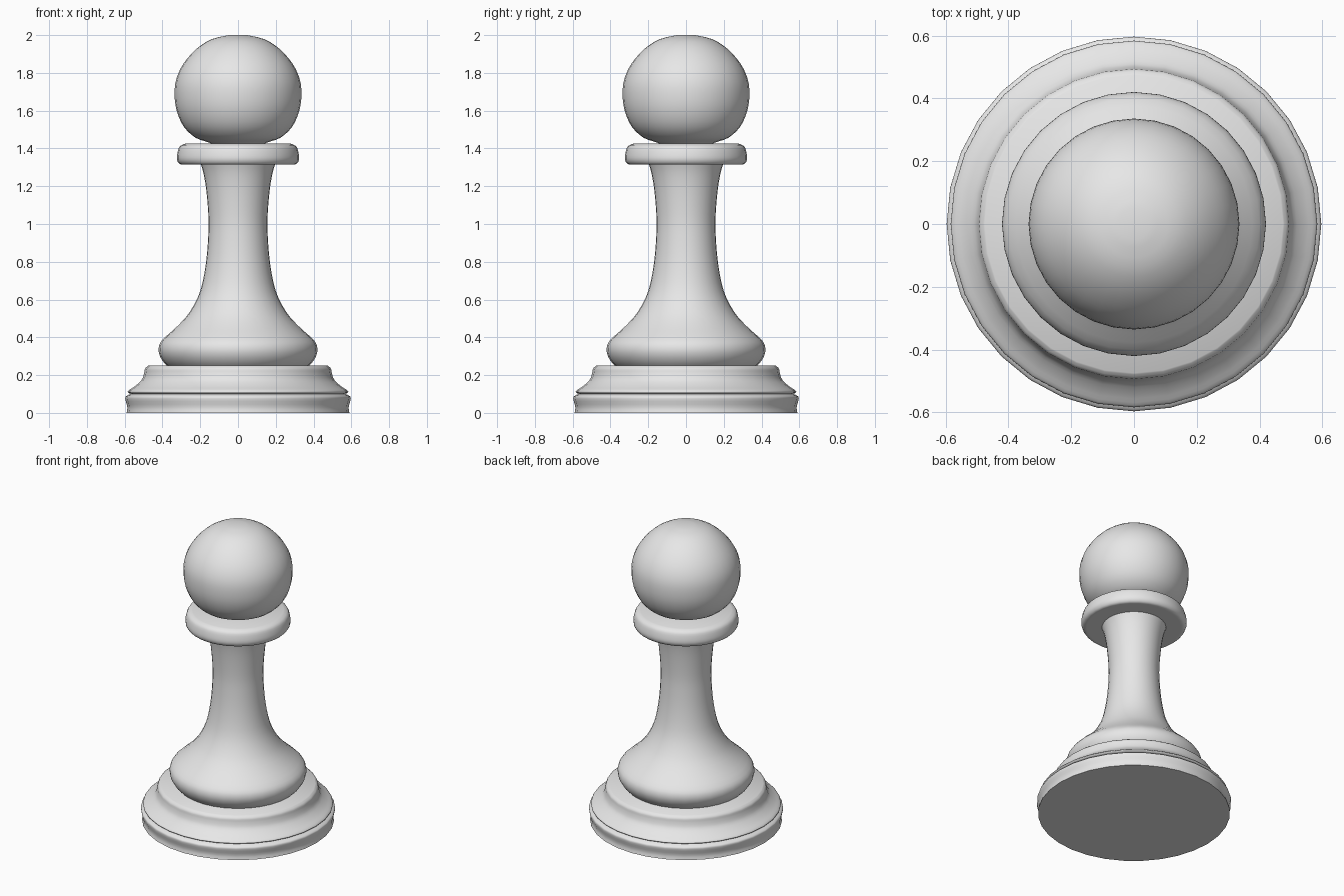
import bpy
import bmesh
import math
from mathutils import Vector

cube = bpy.data.objects.get("Cube")
if cube:
    bpy.data.objects.remove(cube, do_unlink=True)

SEGMENTS = 32
GREY = (0.8, 0.8, 0.8, 1.0)

grey = bpy.data.materials.new("plain_grey")
grey.use_nodes = True
grey.diffuse_color = GREY
grey.node_tree.nodes["Principled BSDF"].inputs["Base Color"].default_value = GREY


def rounded(points, steps):
    """Smooth curve through the given (radius, height) points."""
    pts = [Vector(p) for p in points]
    pts = [pts[0]] + pts + [pts[-1]]
    curve = []
    for a, b, c, d in zip(pts, pts[1:], pts[2:], pts[3:]):
        for i in range(steps):
            t = i / steps
            curve.append(0.5 * (2 * b + (c - a) * t
                                + (2 * a - 5 * b + 4 * c - d) * t ** 2
                                + (3 * b - a - 3 * c + d) * t ** 3))
    return curve + [pts[-1]]


def lathe(name, points, steps=3):
    """Turn a profile about z, closing it on the axis at both ends."""
    curve = rounded(points, steps)
    curve = [Vector((0, curve[0].y))] + curve + [Vector((0, curve[-1].y))]
    bm = bmesh.new()
    verts = [bm.verts.new((p.x, 0, p.y)) for p in curve]
    edges = [bm.edges.new(pair) for pair in zip(verts, verts[1:])]
    bmesh.ops.spin(bm, geom=verts + edges, cent=(0, 0, 0), axis=(0, 0, 1),
                   angle=math.tau, steps=SEGMENTS, use_duplicate=False)
    bmesh.ops.remove_doubles(bm, verts=bm.verts, dist=0.0001)
    bmesh.ops.recalc_face_normals(bm, faces=bm.faces)
    mesh = bpy.data.meshes.new(name)
    bm.to_mesh(mesh)
    bm.free()
    mesh.materials.append(grey)
    obj = bpy.data.objects.new(name, mesh)
    bpy.context.collection.objects.link(obj)
    bpy.ops.object.select_all(action='DESELECT')
    obj.select_set(True)
    bpy.context.view_layer.objects.active = obj
    bpy.ops.object.shade_smooth_by_angle(angle=math.radians(40))
    return obj


# Foot ring, slightly waisted
lathe("foot_ring", [(0.59, 0), (0.586, 0.03), (0.597, 0.075), (0.59, 0.09), (0.565, 0.102)])

# Stepped tier with a coved side and a rounded lip
lathe("base_tier", [(0.565, 0.1), (0.583, 0.108), (0.578, 0.12), (0.545, 0.142), (0.51, 0.175),
                    (0.497, 0.21), (0.492, 0.235), (0.475, 0.25)])

# Bulging bottom that sweeps up into the slender stem
lathe("stem", [(0.37, 0.245), (0.395, 0.27), (0.415, 0.305), (0.42, 0.345), (0.4, 0.387),
               (0.32, 0.46), (0.255, 0.535), (0.2, 0.645), (0.17, 0.79), (0.157, 0.945),
               (0.157, 1.05), (0.168, 1.18), (0.183, 1.27), (0.2, 1.325)])

# Collar below the head
lathe("collar", [(0.28, 1.315), (0.308, 1.317), (0.323, 1.34), (0.321, 1.375),
                 (0.309, 1.41), (0.28, 1.425)])

# Round head with a slightly flattened top
lathe("head", [(0.13, 1.42), (0.155, 1.432), (0.225, 1.457), (0.287, 1.515), (0.325, 1.6),
               (0.336, 1.69), (0.326, 1.77), (0.288, 1.85), (0.22, 1.927), (0.14, 1.978),
               (0.05, 2.0)])
